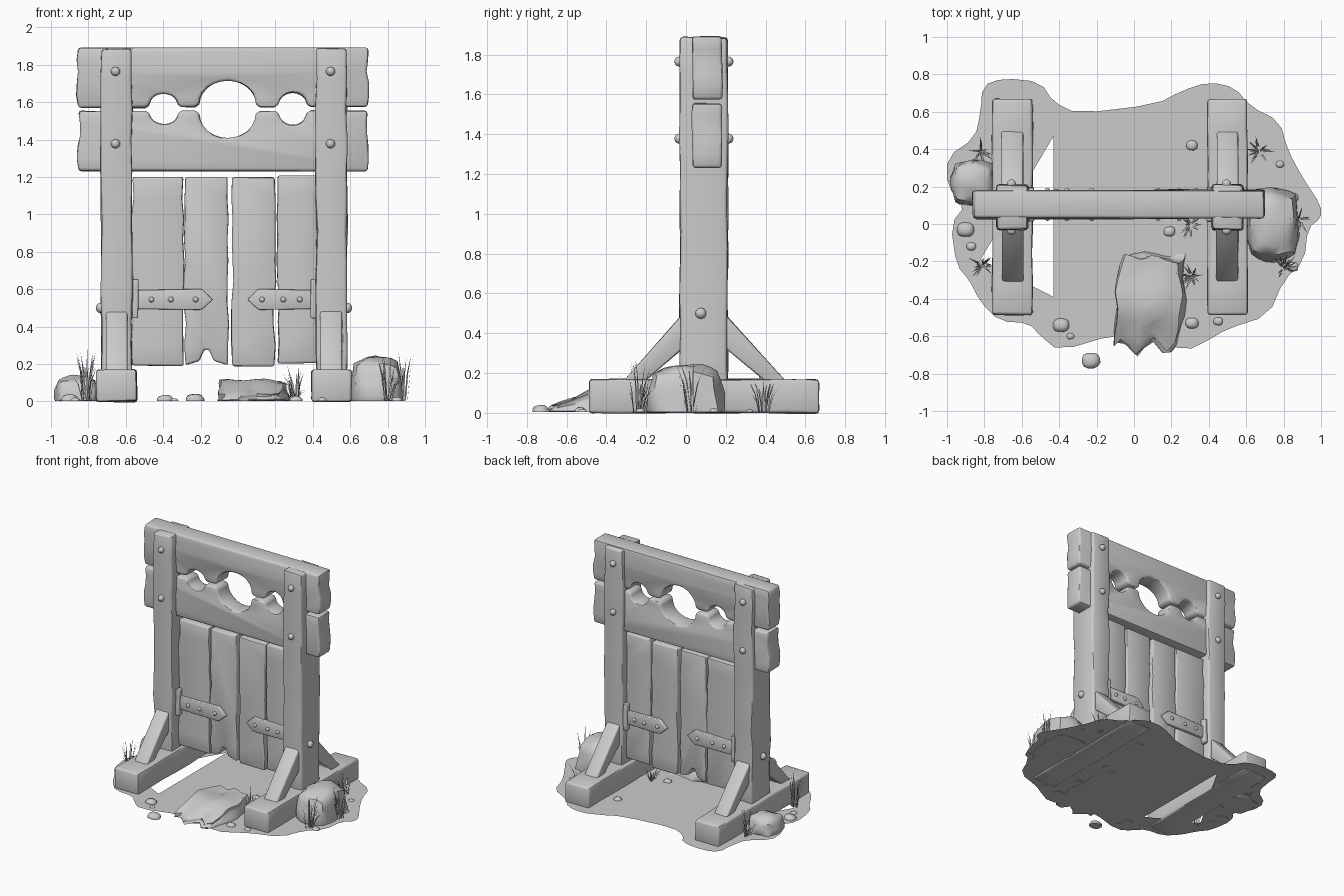
import bpy, bmesh, math, random
from mathutils import Vector, Matrix, noise

random.seed(4)
if "Cube" in bpy.data.objects:
    bpy.data.objects.remove(bpy.data.objects["Cube"])

grey = bpy.data.materials.new("plain_grey")
grey.use_nodes = True
grey.diffuse_color = (0.6, 0.6, 0.6, 1)
grey.node_tree.nodes["Principled BSDF"].inputs["Base Color"].default_value = grey.diffuse_color


def finish(name, bm, bevel=0.0, angle=45):
    """Soften hard edges, then store the mesh as a named smooth object."""
    bmesh.ops.recalc_face_normals(bm, faces=bm.faces)
    if bevel:
        hard = [e for e in bm.edges if e.calc_face_angle(0) > math.radians(40)]
        bmesh.ops.bevel(bm, geom=hard, offset=bevel, segments=2, profile=0.5,
                        affect='EDGES', clamp_overlap=True)
    mesh = bpy.data.meshes.new(name)
    bm.to_mesh(mesh)
    bm.free()
    obj = bpy.data.objects.new(name, mesh)
    bpy.context.collection.objects.link(obj)
    mesh.materials.append(grey)
    bpy.ops.object.select_all(action='DESELECT')
    obj.select_set(True)
    bpy.context.view_layer.objects.active = obj
    bpy.ops.object.shade_smooth_by_angle(angle=math.radians(angle))
    return obj


def wobble(bm, amount, freq=5):
    for v in bm.verts:
        v.co += noise.noise_vector(v.co * freq) * amount


def box_mesh(lo, hi):
    bm = bmesh.new()
    bmesh.ops.create_cube(bm, size=1)
    lo, hi = Vector(lo), Vector(hi)
    for v in bm.verts:
        v.co = (lo + hi) / 2 + v.co * (hi - lo)
    return bm


def timber(name, lo, hi, cuts=8, amount=0.012, bevel=0.015):
    """Worn beam, ringed along its longest axis."""
    bm = box_mesh(lo, hi)
    size = Vector(hi) - Vector(lo)
    axis = max(range(3), key=lambda i: size[i])
    along = [e for e in bm.edges
             if abs((e.verts[0].co - e.verts[1].co)[axis]) > size[axis] / 2]
    bmesh.ops.subdivide_edges(bm, edges=along, cuts=cuts, use_grid_fill=True)
    wobble(bm, amount)
    return finish(name, bm, bevel)


def slab(name, outline, start, end, bevel=0.012, axis='y', amount=0.0):
    """Flat outline pushed through from start to end along y or x."""
    bm = bmesh.new()
    place = (lambda a, b: (a, start, b)) if axis == 'y' else (lambda a, b: (start, a, b))
    face = bm.faces.new([bm.verts.new(place(a, b)) for a, b in outline])
    grown = bmesh.ops.extrude_face_region(bm, geom=[face])["geom"]
    move = Vector((0, end - start, 0)) if axis == 'y' else Vector((end - start, 0, 0))
    for v in grown:
        if isinstance(v, bmesh.types.BMVert):
            v.co += move
    wobble(bm, amount)
    return finish(name, bm, bevel)


def rough_side(x, z0, z1, steps, amount):
    return [(x + random.uniform(-amount, amount) * (0 < i < steps),
             z0 + (z1 - z0) * i / steps) for i in range(steps + 1)]


def dome(name, centre, direction, radius=0.025):
    bm = bmesh.new()
    turn = Vector(direction).to_track_quat('Z', 'Y').to_matrix().to_4x4()
    squash = Matrix.Diagonal((radius, radius, radius * 0.9, 1))
    bmesh.ops.create_uvsphere(bm, u_segments=10, v_segments=6, radius=1,
                              matrix=Matrix.Translation(centre) @ turn @ squash)
    return finish(name, bm)


def rock(name, centre, size, roundness=0.7, rough=0.12, cuts=5, shape=None):
    """Lump with its base flattened on the ground."""
    bm = box_mesh((-1, -1, -1), (1, 1, 1))
    bmesh.ops.subdivide_edges(bm, edges=bm.edges, cuts=cuts, use_grid_fill=True)
    offset = Vector(centre) * 7
    for v in bm.verts:
        p = v.co.lerp(v.co.normalized() * 1.1, roundness)
        p += noise.noise_vector(p * 1.5 + offset) * rough
        if shape:
            p = shape(p)
        v.co = Vector((centre[0] + p.x * size[0], centre[1] + p.y * size[1],
                       max(0.004, (p.z + 0.1) * size[2])))
    return finish(name, bm, angle=50)


# Posts, skids, braces and bolts on each side
for side, x, out in (("right", -0.65, -1), ("left", 0.5, 1)):
    timber(side + "_post", (x - 0.083, -0.03, 0.1), (x + 0.083, 0.21, 1.885), 10)
    timber(side + "_skid", (x - 0.108, -0.485, 0), (x + 0.108, 0.67, 0.17), 6, 0.008)
    for end, foot, top in (("front", -0.32, 0), ("back", 0.51, 0.18)):
        inward = 0.1 if end == "front" else -0.1
        slab(f"{side}_{end}_brace",
             [(foot, 0.15), (foot + inward, 0.15), (top, 0.34), (top, 0.5),
              (top - inward * 0.3, 0.48)],
             x - 0.058, x + 0.058, 0.01, 'x', 0.008)
    for z in (1.765, 1.378):
        dome(side + "_front_bolt", (x - 0.005, -0.036, z), (0, -1, 0))
        dome(side + "_back_bolt", (x - 0.005, 0.216, z), (0, 1, 0))
    dome(side + "_outer_bolt", (x + out * 0.085, 0.075, 0.5), (out, 0, 0), 0.028)


# Paired boards with the head hole and two wrist holes
def hole_edge(z, sign):
    points = []
    for cx, rx, rz in ((-0.4, 0.075, 0.08), (-0.055, 0.152, 0.155), (0.295, 0.075, 0.085)):
        flare = 0.025
        points.append((cx - rx - flare, z))
        for i in range(13):
            a = math.pi * (1 - i / 12)
            points.append((cx + rx * math.cos(a), z + sign * (0.012 + (rz - 0.02) * math.sin(a))))
        points.append((cx + rx + flare, z))
    return points


for name, inner, outer, sign in (("upper_board", 1.572, 1.892, 1), ("lower_board", 1.553, 1.232, -1)):
    outline = rough_side(-0.852, outer, inner, 5, 0.012) + hole_edge(inner, sign)
    outline += rough_side(0.695, inner, outer, 5, 0.012)
    slab(name, outline, 0.03, 0.18, 0.016, amount=0.008)

# Door planks, the second with a split at its foot
planks = ((-0.565, -0.293, 0.19, 1.2), (-0.283, -0.053, 0.195, 1.2),
          (-0.03, 0.195, 0.19, 1.2), (0.212, 0.425, 0.205, 1.21))
for i, (x0, x1, z0, z1) in enumerate(planks):
    outline = rough_side(x0, z0, z1, 9, 0.008) + rough_side(x1, z1, z0, 9, 0.008)
    if i == 1:
        mid = (x0 + x1) / 2
        outline += [(mid + 0.04, z0 + 0.02), (mid + 0.012, z0 + 0.08),
                    (mid - 0.012, z0 + 0.08), (mid - 0.04, z0 + 0.02)]
    slab(f"door_plank_{i + 1}", outline, 0.055, 0.155, 0.012, amount=0.006)

# Pointed hinges on both faces of the door
for face, y, way in (("front", 0.055, -1), ("back", 0.155, 1)):
    for side, root, tip in (("right", -0.55, -0.135), ("left", 0.405, 0.05)):
        d = 1 if tip > root else -1
        slab(f"{side}_{face}_hinge_strap",
             [(root, 0.495), (tip - d * 0.07, 0.49), (tip - d * 0.055, 0.495), (tip, 0.545),
              (tip - d * 0.055, 0.598), (tip - d * 0.07, 0.602), (root, 0.595)],
             y + way * 0.025, y - way * 0.01, 0.005)
        timber(f"{side}_{face}_hinge_pin", (root - 0.016, y + way * 0.02 - 0.022, 0.445),
               (root + 0.016, y + way * 0.02 + 0.022, 0.655), 3, 0.004, 0.008)
        for k in (0.21, 0.46, 0.78):
            dome(f"{side}_{face}_hinge_rivet",
                 (root + (tip - root) * k, y + way * 0.025, 0.545), (0, way, 0), 0.015)

# Ground sheet with a ragged border and a three-cornered gap
border = [(-.81, .74), (-.7, .78), (-.5, .76), (-.43, .65), (-.3, .59), (.12, .64), (.25, .71),
          (.4, .76), (.54, .73), (.62, .63), (.78, .55), (.82, .4), (.9, .25), (1, .1), (1, .03),
          (.93, -.02), (.91, -.2), (.8, -.3), (.72, -.49), (.5, -.56), (.4, -.62), (.28, -.68),
          (.1, -.61), (-.1, -.59), (-.4, -.68), (-.5, -.6), (-.56, -.53), (-.72, -.52),
          (-.82, -.42), (-.88, -.3), (-.95, -.22), (-.98, 0), (-.9, .1), (-1, .2), (-1, .36),
          (-.85, .46), (-.82, .6)]
rounded = []
for a, b in zip(border, border[1:] + border[:1]):
    rounded += [Vector(a).lerp(Vector(b), t) for t in (0.25, 0.75)]
bm = bmesh.new()
for loop in (rounded, [(-0.43, 0.47), (-0.82, -0.19), (-0.43, -0.39)]):
    ring = [bm.verts.new((p[0], p[1], 0.008)) for p in loop]
    for a, b in zip(ring, ring[1:] + ring[:1]):
        bm.edges.new((a, b))
bmesh.ops.triangle_fill(bm, use_beauty=True, edges=bm.edges, normal=(0, 0, 1))
ground = finish("ground_sheet", bm)
if ground.data.polygons[0].normal.z < 0:
    ground.data.flip_normals()

# Boulders and the low sloping stone in front
rock("left_boulder", (0.74, 0, 0), (0.135, 0.185, 0.21), 0.6)
rock("right_boulder", (-0.86, 0.22, 0), (0.115, 0.115, 0.12), 0.7)


def slope(p):
    ragged = 0.12 * math.sin(p.x * 7) if p.y < -0.6 else 0
    drop = 0.25 + 0.75 * min(1, max(0, (p.y + 1) / 0.7))
    return Vector((p.x + 0.12 * p.y, p.y + ragged, p.z * drop))


rock("sloping_stone", (0.08, -0.41, 0), (0.175, 0.25, 0.1), 0.3, 0.2, 7, slope)

# Pebbles
for x, y, r in ((-.9, -.03, .045), (-.87, -.12, .025), (-.39, -.54, .042), (-.34, -.6, .02),
                (-.23, -.73, .048), (.31, -.53, .034), (.19, -.04, .03), (.45, -.52, .025),
                (.31, .42, .03), (.78, .32, .022), (.85, .14, .028), (.85, -.23, .028)):
    rock("pebble", (x, y, 0), (r, r * 0.85, r * 0.75), 0.9, 0.1, 2)

# Grass tufts of thin bent blades
for x, y, h in ((-.82, .39, .2), (-.81, -.22, .28), (.31, -.28, .19), (.3, 0, .1),
                (.67, .39, .16), (.88, .03, .26), (.8, -.24, .25)):
    bm = bmesh.new()
    for i in range(16):
        a = random.uniform(0, math.tau)
        out = Vector((math.cos(a), math.sin(a), 0))
        across = Vector((-out.y, out.x, 0)) * 0.005
        root = Vector((x, y, 0.005)) + out * random.uniform(0, 0.03)
        tall = h * random.uniform(0.4, 1)
        lean = random.uniform(0.02, 0.07)
        mid = root + out * lean * 0.4 + Vector((0, 0, tall * 0.6))
        tip = bm.verts.new(root + out * lean + Vector((0, 0, tall)))
        r0, r1, m0, m1 = [bm.verts.new(p) for p in (root - across, root + across,
                                                   mid - across * 0.8, mid + across * 0.8)]
        bm.faces.new((r0, r1, m1, m0))
        bm.faces.new((m0, m1, tip))
    finish("grass_tuft", bm)
